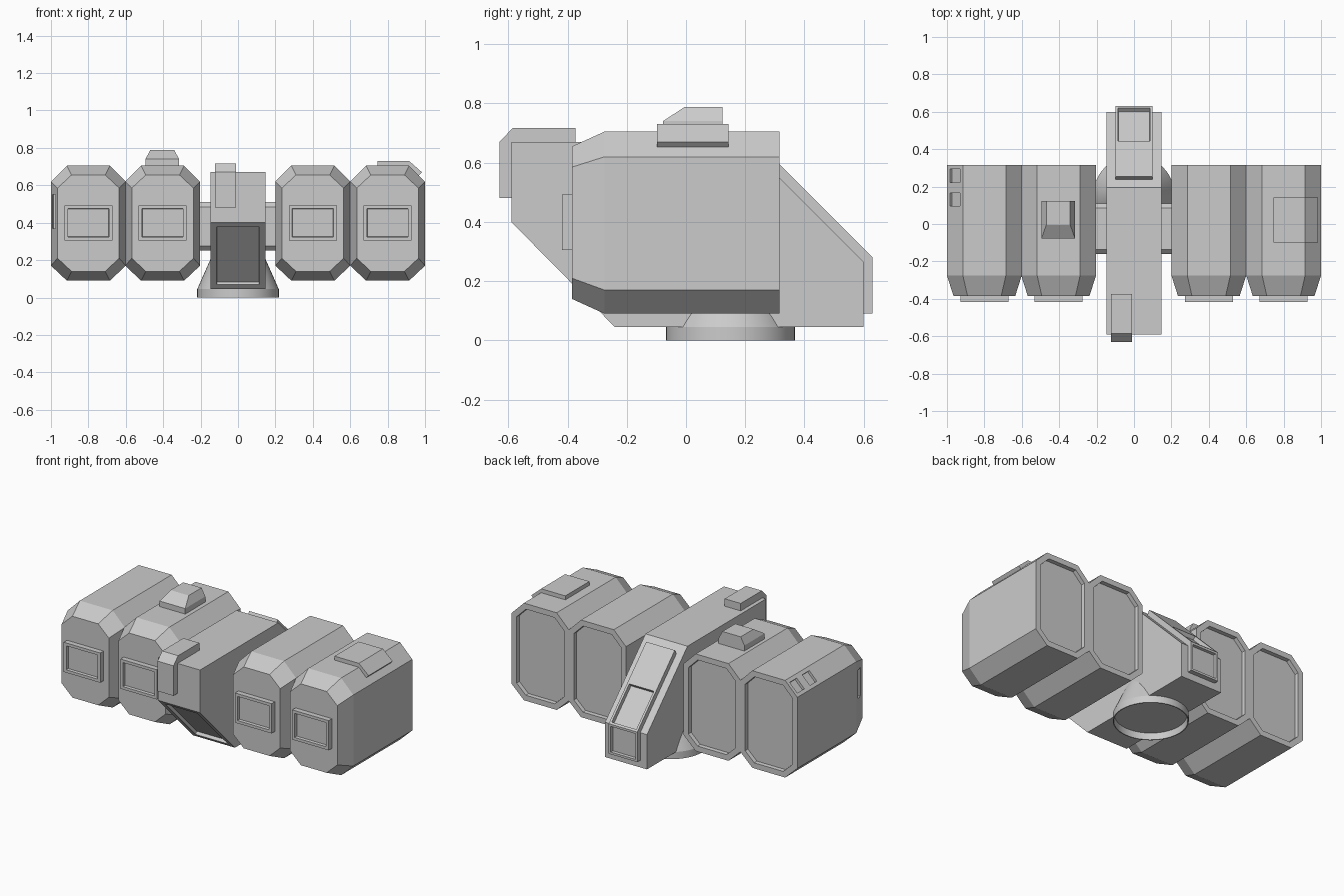
import bpy, bmesh, math
from mathutils import Vector, Matrix

if "Cube" in bpy.data.objects:
    bpy.data.objects.remove(bpy.data.objects["Cube"])

grey = bpy.data.materials.new("hull_grey")
grey.use_nodes = True
COLOUR = (0.6, 0.6, 0.6, 1)
grey.diffuse_color = COLOUR
grey.node_tree.nodes["Principled BSDF"].inputs["Base Color"].default_value = COLOUR


def finish(name, bm):
    bmesh.ops.recalc_face_normals(bm, faces=bm.faces)
    mesh = bpy.data.meshes.new(name)
    bm.to_mesh(mesh)
    bm.free()
    mesh.materials.append(grey)
    obj = bpy.data.objects.new(name, mesh)
    bpy.context.collection.objects.link(obj)
    return obj


def loft(rings):
    """Closed solid through rings of equal point count."""
    bm = bmesh.new()
    loops = [[bm.verts.new(p) for p in ring] for ring in rings]
    n = len(loops[0])
    for a, b in zip(loops, loops[1:]):
        for i in range(n):
            j = (i + 1) % n
            bm.faces.new((a[i], a[j], b[j], b[i]))
    bm.faces.new(loops[0])
    bm.faces.new(loops[-1])
    bmesh.ops.recalc_face_normals(bm, faces=bm.faces)
    return bm


def recess(bm, direction, margin, depth):
    """Sink a framed panel into the largest face looking along direction."""
    d = Vector(direction).normalized()
    bm.normal_update()
    face = max((f for f in bm.faces if f.normal.dot(d) > 0.95), key=lambda f: f.calc_area())
    bmesh.ops.inset_individual(bm, faces=[face], thickness=margin, use_even_offset=True)
    bmesh.ops.inset_individual(bm, faces=[face], thickness=0.002, depth=-depth, use_even_offset=True)


def side_prism(profile, x0, x1):
    return loft([[(x, y, z) for y, z in profile] for x in (x0, x1)])


def box(x0, x1, y0, y1, z0, z1):
    return side_prism([(y0, z0), (y1, z0), (y1, z1), (y0, z1)], x0, x1)


def cut(target, size, position, rotation):
    """Cut a rectangular pocket into a part."""
    bm = bmesh.new()
    bmesh.ops.create_cube(bm, size=1, matrix=Matrix.Translation(position)
                          @ rotation @ Matrix.Diagonal((*size, 1)))
    cutter = finish("pocket_cutter", bm)
    cutter.hide_render = True
    mod = target.modifiers.new("pocket", "BOOLEAN")
    mod.operation, mod.solver, mod.object = "DIFFERENCE", "EXACT", cutter
    bpy.context.view_layer.objects.active = target
    bpy.ops.object.modifier_apply(modifier=mod.name)
    bpy.data.objects.remove(cutter)


def octagon(cx, y, w, top_w, z_low, side_low, side_high, z_high):
    half = [(top_w, z_high), (w, side_high), (w, side_low), (top_w, z_low)]
    return [(cx + x, y, z) for x, z in half] + [(cx - x, y, z) for x, z in reversed(half)]


# Four octagonal pods with tapered noses, sunken back panels and front hatches
pods = {}
for name, cx in (("right_outer", -0.8), ("right_inner", -0.403),
                 ("left_inner", 0.4), ("left_outer", 0.8)):
    rear = (0.2, 0.115, 0.09, 0.17, 0.62, 0.705)
    nose = (0.165, 0.09, 0.14, 0.21, 0.585, 0.655)
    bm = loft([octagon(cx, 0.315, *rear), octagon(cx, -0.275, *rear),
               octagon(cx, -0.385, *nose)])
    recess(bm, (0, 1, 0), 0.035, 0.025)
    pods[name] = finish(name + "_pod", bm)
    bm = box(cx - 0.128, cx + 0.128, -0.418, -0.38, 0.305, 0.493)
    recess(bm, (0, -1, 0), 0.018, 0.018)
    finish(name + "_hatch", bm)

# Pockets in the right outer pod: two roof vents and a slot in the nose flank
for y in (0.258, 0.132):
    cut(pods["right_outer"], (0.075, 0.07, 0.03), (-0.957, y, 0.661),
        Matrix.Rotation(-math.pi / 4, 4, "Y"))
cut(pods["right_outer"], (0.03, 0.07, 0.18), (-0.983, -0.33, 0.46),
    Matrix.Rotation(-math.atan2(0.035, 0.11), 4, "Z"))

# Central hull with a sunken panel under the sloping front
bm = side_prism([(-0.59, 0.67), (-0.59, 0.4), (-0.24, 0.045),
                 (0.6, 0.045), (0.6, 0.265), (0.195, 0.67)], -0.147, 0.147)
recess(bm, (0, -1, -1), 0.033, 0.02)
finish("central_hull", bm)

# Raised rear panel: plain upper ramp, then a sunken lower ramp and upright end
bm = side_prism([(0.235, 0.62), (0.255, 0.655), (0.435, 0.475), (0.415, 0.44)], -0.1, 0.1)
finish("rear_ramp_upper", bm)
bm = side_prism([(0.415, 0.44), (0.435, 0.475), (0.63, 0.28), (0.63, 0.09),
                 (0.59, 0.09), (0.59, 0.265)], -0.1, 0.1)
recess(bm, (0, 1, 1), 0.014, 0.024)
recess(bm, (0, 1, 0), 0.014, 0.018)
finish("rear_ramp_lower", bm)

# Block wrapped over the front top edge
finish("front_block", side_prism(
    [(-0.58, 0.48), (-0.63, 0.48), (-0.63, 0.67), (-0.585, 0.717),
     (-0.373, 0.717), (-0.373, 0.66), (-0.58, 0.66)], -0.122, -0.01))

# Cross beam joining the pods to the hull
c = 0.025
finish("cross_beam", side_prism(
    [(-0.16 + c, 0.25), (0.11 - c, 0.25), (0.11, 0.25 + c), (0.11, 0.51 - c),
     (0.11 - c, 0.51), (-0.16 + c, 0.51), (-0.16, 0.51 - c), (-0.16, 0.25 + c)], -0.21, 0.21))

# Round foot, hollow below, with a conical neck
rings = []
for r, z in ((0.208, 0.042), (0.212, 0), (0.218, 0), (0.218, 0.045), (0.145, 0.21)):
    rings.append([(r * math.cos(t * math.tau / 48), 0.15 + r * math.sin(t * math.tau / 48), z)
                  for t in range(48)])
foot = finish("round_foot", loft(rings))
bpy.ops.object.select_all(action="DESELECT")
foot.select_set(True)
bpy.context.view_layer.objects.active = foot
bpy.ops.object.shade_smooth_by_angle(angle=math.radians(20))


# Small cupola on the right inner pod
def rectangle(w, y0, y1, z):
    return [(-0.405 - w, y0, z), (-0.405 + w, y0, z), (-0.405 + w, y1, z), (-0.405 - w, y1, z)]


finish("cupola", loft([rectangle(0.09, -0.078, 0.123, 0.69), rectangle(0.09, -0.078, 0.123, 0.74),
                       rectangle(0.064, -0.005, 0.123, 0.788)]))

# Folded plate over the roof edge of the left outer pod
plate = [(0.745, 0.69), (0.745, 0.73), (0.915, 0.73), (0.983, 0.67), (0.965, 0.65), (0.905, 0.69)]
finish("roof_plate", loft([[(x, y, z) for x, z in plate] for y in (-0.098, 0.143)]))
